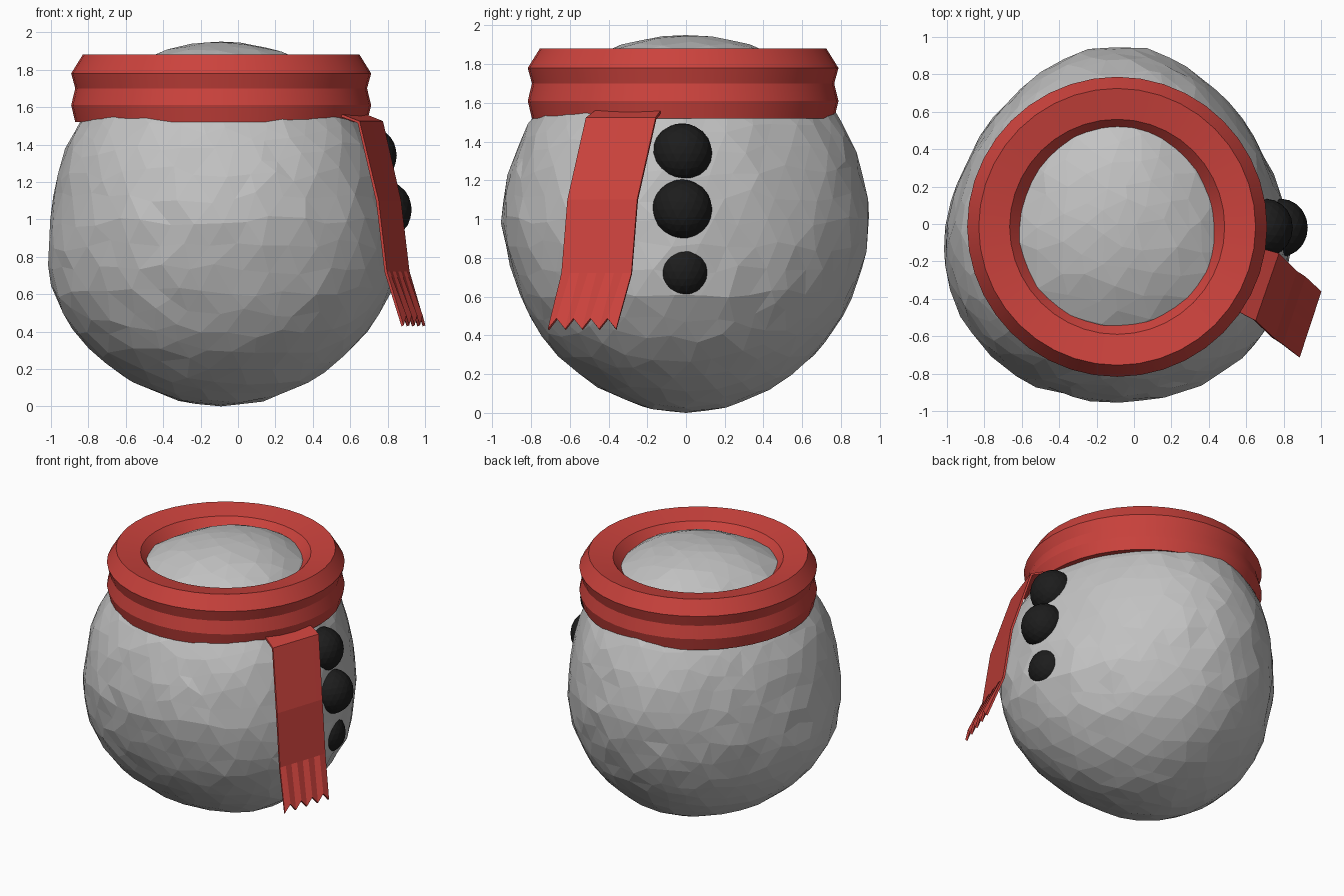
import bpy, bmesh, math, random
from mathutils import Vector

random.seed(7)
cube = bpy.data.objects.get("Cube")
if cube:
    bpy.data.objects.remove(cube, do_unlink=True)

CX = -0.09  # axis of the body


def material(name, rgb):
    m = bpy.data.materials.new(name)
    m.use_nodes = True
    color = (*rgb, 1)
    m.diffuse_color = color
    m.node_tree.nodes["Principled BSDF"].inputs["Base Color"].default_value = color
    return m


snow = material("snow_grey", (0.54, 0.54, 0.54))
red = material("scarf_red", (0.6, 0.055, 0.046))
coal = material("coal_black", (0.012, 0.012, 0.012))


def finish(bm, name, mat):
    bmesh.ops.recalc_face_normals(bm, faces=bm.faces)
    mesh = bpy.data.meshes.new(name)
    bm.to_mesh(mesh)
    bm.free()
    mesh.materials.append(mat)
    ob = bpy.data.objects.new(name, mesh)
    bpy.context.collection.objects.link(ob)
    return ob


def smooth(ob, angle):
    bpy.ops.object.select_all(action="DESELECT")
    ob.select_set(True)
    bpy.context.view_layer.objects.active = ob
    bpy.ops.object.shade_smooth_by_angle(angle=math.radians(angle))


# Faceted snow body: a jittered icosphere fitted to an egg-like profile (radius, height)
profile = [(0, 0), (0.2, 0.02), (0.48, 0.14), (0.69, 0.32), (0.78, 0.45), (0.855, 0.6),
           (0.92, 0.8), (0.95, 1.0), (0.925, 1.2), (0.86, 1.4), (0.805, 1.5), (0.68, 1.68),
           (0.53, 1.81), (0.34, 1.9), (0.15, 1.943), (0, 1.95)]
lengths = [0]
for a, b in zip(profile, profile[1:]):
    lengths.append(lengths[-1] + math.dist(a, b))


def on_profile(t):
    d = t * lengths[-1]
    for i in range(len(profile) - 1):
        if d <= lengths[i + 1] or i == len(profile) - 2:
            f = (d - lengths[i]) / (lengths[i + 1] - lengths[i])
            return Vector(profile[i]).lerp(Vector(profile[i + 1]), f)


bm = bmesh.new()
bmesh.ops.create_icosphere(bm, subdivisions=4, radius=1)
for v in bm.verts:
    if abs(v.co.z) < 0.999:
        v.co += Vector([random.uniform(-0.032, 0.032) for _ in range(3)])
    d = v.co.normalized()
    r, z = on_profile(math.acos(max(-1, min(1, -d.z))) / math.pi)
    a = math.atan2(d.y, d.x)
    # Fuller towards the front, and wider sideways near the bottom
    r *= random.uniform(0.994, 1.012) - 0.037 * (math.sin(a) + math.sin(3 * a))
    widen = 0.945 + 0.095 * max(0, min(1, (1 - z) / 0.4))
    v.co = (CX + widen * r * math.cos(a), r * math.sin(a), z)
finish(bm, "snow_body", snow)

# Scarf collar: a closed profile spun round the neck
ring = [(0.68, 1.54), (0.78, 1.52), (0.802, 1.61), (0.78, 1.70), (0.802, 1.78),
        (0.74, 1.88), (0.575, 1.85), (0.515, 1.78)]
bm = bmesh.new()
sides = 40
loops = []
for s in range(sides):
    a = math.tau * s / sides
    loops.append([bm.verts.new((CX + r * math.cos(a), -0.015 + r * math.sin(a), z))
                  for r, z in ring])
for s in range(sides):
    here, there = loops[s], loops[(s + 1) % sides]
    for i in range(len(ring)):
        j = (i + 1) % len(ring)
        bm.faces.new((here[i], there[i], there[j], here[j]))
smooth(finish(bm, "scarf_collar", red), 12)

# Hanging scarf tail: rows between a left and a right edge, zigzag at the fringe
rows = [((0.54, -0.46, 1.56), (0.68, -0.13, 1.555)),
        ((0.645, -0.515, 1.52), (0.77, -0.155, 1.52)),
        ((0.745, -0.61, 1.1), (0.865, -0.25, 1.1)),
        ((0.79, -0.64, 0.72), (0.91, -0.28, 0.72)),
        ((0.88, -0.71, 0.43), (0.995, -0.36, 0.43))]
columns = 8
bm = bmesh.new()
grid = []
for n, (left, right) in enumerate(rows):
    line = []
    for c in range(columns + 1):
        p = Vector(left).lerp(Vector(right), c / columns)
        if n == len(rows) - 1 and c % 2:
            p.z += 0.055
        line.append(bm.verts.new(p))
    grid.append(line)
for upper, lower in zip(grid, grid[1:]):
    for c in range(columns):
        bm.faces.new((upper[c], lower[c], lower[c + 1], upper[c + 1]))
tail = finish(bm, "scarf_tail", red)
thick = tail.modifiers.new("thickness", "SOLIDIFY")
thick.thickness = 0.015
thick.offset = 0

# Coal buttons pressed into the body
for name, x, z, r in (("top_button", 0.705, 1.34, 0.155),
                      ("middle_button", 0.785, 1.05, 0.155),
                      ("bottom_button", 0.735, 0.73, 0.142)):
    bm = bmesh.new()
    bmesh.ops.create_icosphere(bm, subdivisions=3, radius=r)
    for v in bm.verts:
        v.co.x *= 0.93
    ob = finish(bm, name, coal)
    ob.location = (x, -0.02, z)
